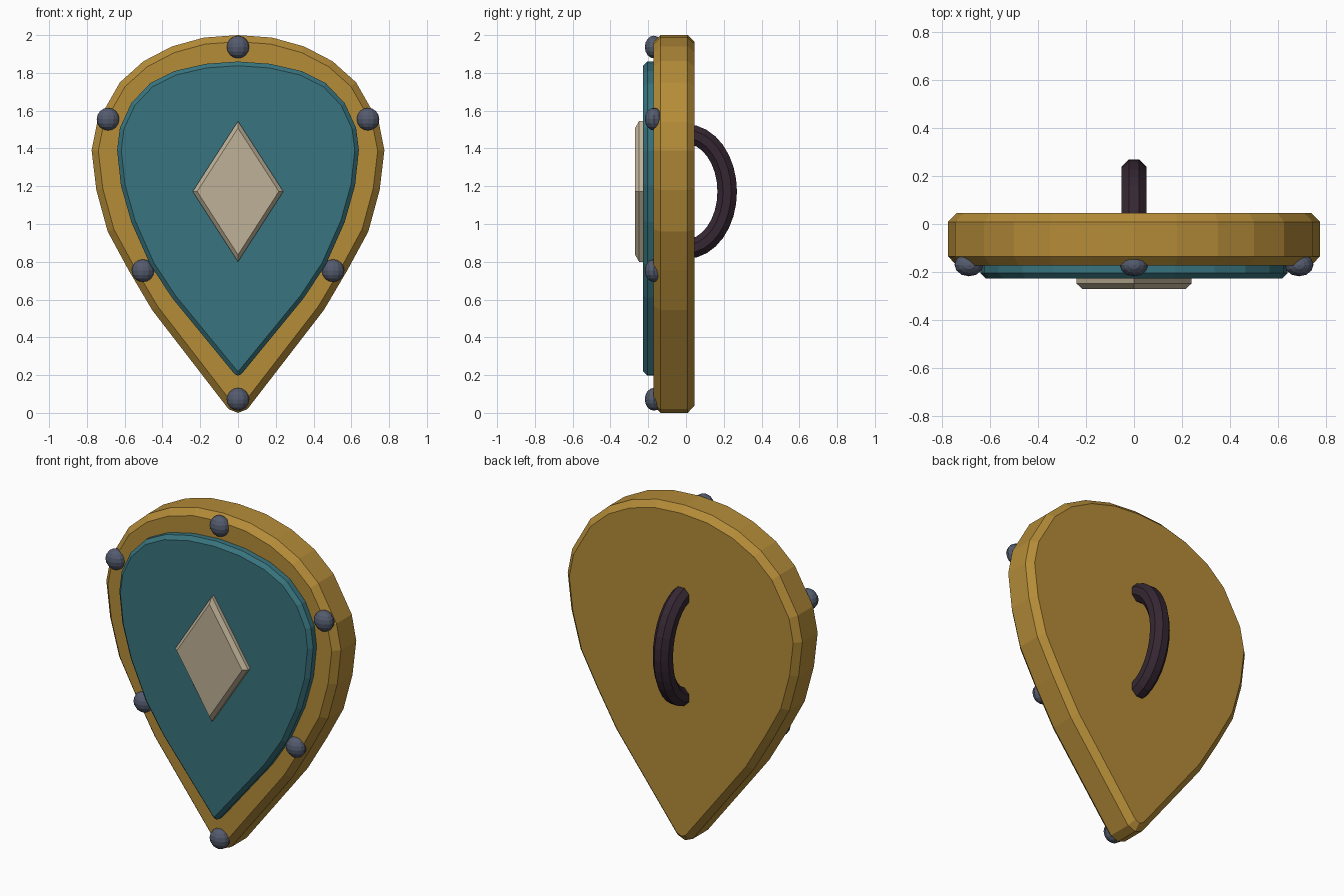
import bpy, bmesh, math
from mathutils import Vector

if "Cube" in bpy.data.objects:
    bpy.data.objects.remove(bpy.data.objects["Cube"])


def material(name, rgb):
    m = bpy.data.materials.new(name)
    m.diffuse_color = (*rgb, 1)
    m.use_nodes = True
    m.node_tree.nodes["Principled BSDF"].inputs["Base Color"].default_value = m.diffuse_color
    return m


GOLD = material("old gold", (0.46, 0.262, 0.04))
TEAL = material("teal", (0.04, 0.175, 0.21))
BONE = material("bone", (0.52, 0.44, 0.31))
STEEL = material("blue steel", (0.088, 0.105, 0.155))
LEATHER = material("dark leather", (0.036, 0.02, 0.032))


def finish(name, bm, mat):
    bmesh.ops.recalc_face_normals(bm, faces=bm.faces)
    me = bpy.data.meshes.new(name)
    bm.to_mesh(me)
    bm.free()
    me.materials.append(mat)
    ob = bpy.data.objects.new(name, me)
    bpy.context.collection.objects.link(ob)
    return ob


def mirrored(half):
    """Close a right-half outline (top to bottom) into a full loop."""
    return half + [(-x, z) for x, z in reversed(half[1:-1])]


def inset(loop, d):
    """Move a clockwise outline inward by d with mitred corners."""
    out, n = [], len(loop)
    for i in range(n):
        a, b, c = (Vector(loop[(i + k) % n]) for k in (-1, 0, 1))
        u, v = (b - a).normalized(), (c - b).normalized()
        nu, nv = Vector((u.y, -u.x)), Vector((v.y, -v.x))
        out.append(tuple(b + (nu + nv) * d / (1 + nu.dot(nv))))
    return out


def loft(rings, closed=False):
    """Skin successive point rings; cap the ends unless closed."""
    bm = bmesh.new()
    vs = [[bm.verts.new(p) for p in r] for r in rings]
    n = len(vs[0])
    for r, s in zip(vs, vs[1:]):
        for i in range(n):
            j = (i + 1) % n
            bm.faces.new((r[i], r[j], s[j], s[i]))
    bm.faces.new(vs[0])
    bm.faces.new(vs[-1])
    return bm


def plate(name, loop, steps, mat):
    """Upright slab; steps are (y, inset) pairs from front to back."""
    rings = [[(x, y, z) for x, z in (inset(loop, d) if d else loop)] for y, d in steps]
    return finish(name, loft(rings), mat)


# Teardrop body with chamfered front and back
body = mirrored([(0, 2), (.18, 1.987), (.35, 1.94), (.5, 1.862), (.625, 1.75),
                 (.745, 1.54), (.775, 1.39), (.75, 1.18), (.69, .96),
                 (.58, .757), (.455, .545), (.05, .02), (0, 0)])
plate("shield_body", body, [(-.172, .035), (-.135, 0), (.009, 0), (.045, .035)], GOLD)

# Raised face panel
panel = mirrored([(0, 1.86), (.17, 1.848), (.335, 1.81), (.465, 1.745), (.565, 1.64),
                  (.625, 1.51), (.64, 1.39), (.62, 1.205), (.565, 1.01),
                  (.465, .785), (.35, .61), (.018, .205), (0, .197)])
plate("face_panel", panel, [(-.227, .022), (-.205, 0), (-.15, 0)], TEAL)

# Diamond emblem
diamond = [(0, 1.545), (.24, 1.172), (0, .8), (-.24, 1.172)]
plate("diamond_emblem", diamond, [(-.27, .02), (-.248, 0), (-.21, 0)], BONE)

# Flattened rivets around the rim
for i, (x, z) in enumerate([(0, 1.937), (.688, 1.555), (-.688, 1.555),
                            (.503, .753), (-.503, .753), (0, .072)]):
    bm = bmesh.new()
    bmesh.ops.create_uvsphere(bm, u_segments=12, v_segments=8, radius=.06)
    for v in bm.verts:
        v.co = (v.co.x + x, v.co.y * .8 - .17, v.co.z + z)
    finish(f"rivet_{i + 1}", bm, STEEL)

# Octagonal hand grip arching out of the back
rings, N = [], 16
for k in range(N + 1):
    t = math.pi * (k / N - .5)
    p = Vector((0, .218 * math.cos(t), 1.172 + .305 * math.sin(t)))
    out = Vector((0, math.cos(t) / .218, math.sin(t) / .305)).normalized()
    ring = []
    for s in range(8):
        a = math.pi * (s + .5) / 4
        ring.append(p + .056 * (math.cos(a) * out + math.sin(a) * Vector((1, 0, 0))))
    rings.append(ring)
finish("hand_grip", loft(rings), LEATHER)
